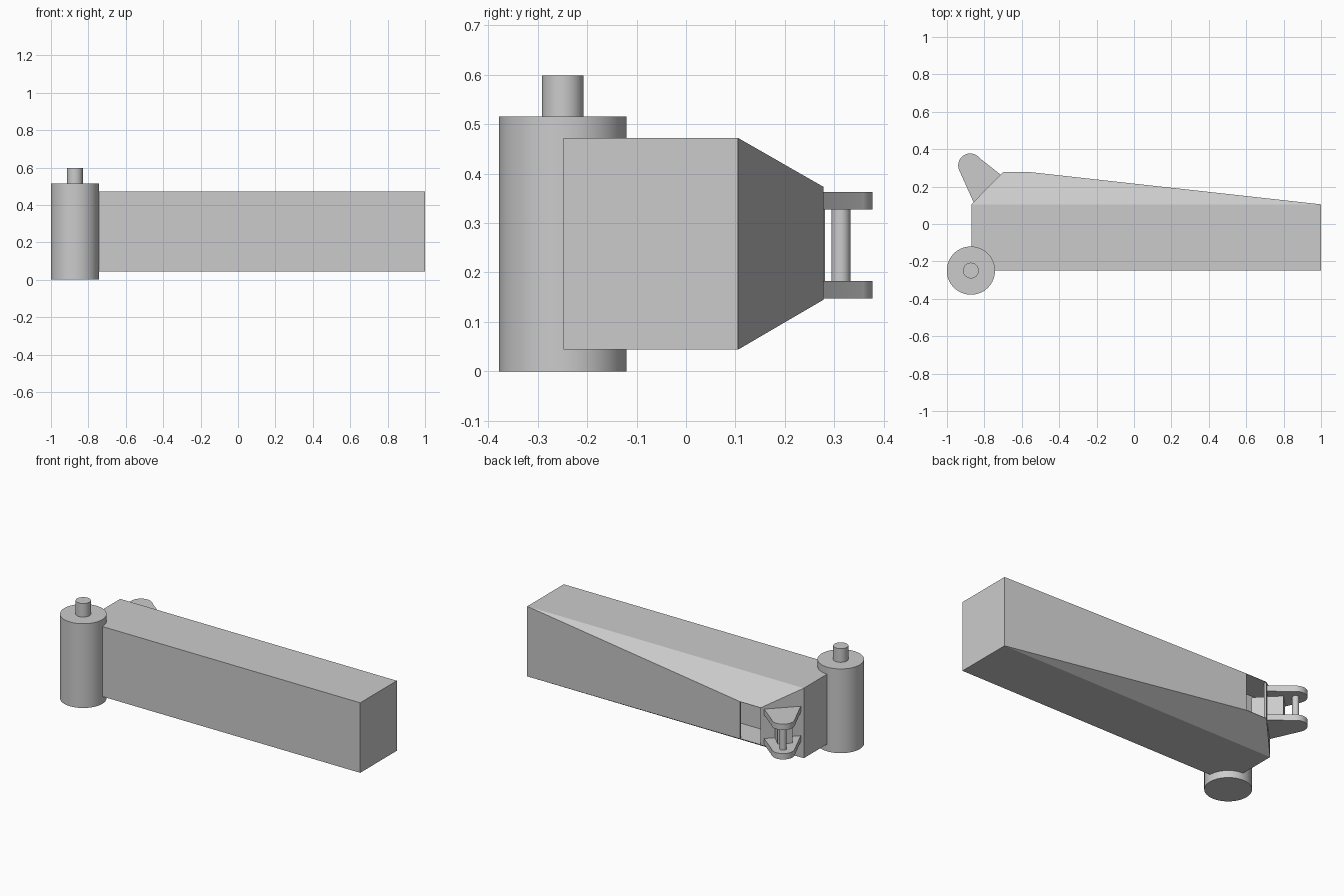
import bpy, bmesh, math
from mathutils import Vector

cube = bpy.data.objects.get("Cube")
if cube:
    bpy.data.objects.remove(cube, do_unlink=True)

grey = bpy.data.materials.new("plain_grey")
grey.use_nodes = True
colour = (0.6, 0.6, 0.6, 1)
grey.diffuse_color = colour
grey.node_tree.nodes["Principled BSDF"].inputs["Base Color"].default_value = colour


def finish(name, bm):
    bmesh.ops.recalc_face_normals(bm, faces=bm.faces)
    mesh = bpy.data.meshes.new(name)
    bm.to_mesh(mesh)
    bm.free()
    mesh.materials.append(grey)
    obj = bpy.data.objects.new(name, mesh)
    bpy.context.collection.objects.link(obj)
    return obj


def prism(name, outline, low, high):
    bm = bmesh.new()
    face = bm.faces.new([bm.verts.new((x, y, low)) for x, y in outline])
    top = bmesh.ops.extrude_face_region(bm, geom=[face])["geom"]
    verts = [v for v in top if isinstance(v, bmesh.types.BMVert)]
    bmesh.ops.translate(bm, vec=(0, 0, high - low), verts=verts)
    return finish(name, bm)


def cylinder(name, centre, radius, low, high):
    bpy.ops.mesh.primitive_cylinder_add(
        vertices=64, radius=radius, depth=high - low,
        location=(*centre, (low + high) / 2))
    obj = bpy.context.object
    obj.name = name
    obj.data.materials.append(grey)
    bpy.ops.object.shade_smooth_by_angle()
    return obj


# Beam: a long box whose rear swells into a tapered ridge
left, right, front, rear, ridge = -0.87, 1.0, -0.248, 0.105, 0.278
bm = bmesh.new()
for z, ridge_z in ((0.044, 0.145), (0.472, 0.373)):
    for x in (left, right):
        for y in (front, rear):
            bm.verts.new((x, y, z))
    for x in (-0.70, -0.56):
        bm.verts.new((x, ridge, ridge_z))
bmesh.ops.convex_hull(bm, input=bm.verts)
bmesh.ops.dissolve_limit(bm, angle_limit=0.01, verts=bm.verts, edges=bm.edges)
beam = finish("beam", bm)

# Hollow behind the ridge, open at the back
cutter = prism("hollow_cutter", [
    (-0.845, 0.11), (-0.699, 0.256), (-0.699, 0.3), (-0.56, 0.3),
    (-0.56, 0.27), (-0.2, 0.23), (-0.2, 0.11)], 0.147, 0.371)
cutter.hide_render = True
cutter.hide_viewport = True
cut = beam.modifiers.new("hollow", "BOOLEAN")
cut.operation = "DIFFERENCE"
cut.solver = "EXACT"
cut.object = cutter

# Upright roller and its spindle
pivot = (-0.872, -0.249)
cylinder("roller", pivot, 0.129, 0, 0.515)
cylinder("spindle", pivot, 0.042, 0.5, 0.598)

# Rounded lugs on the slanted corner
tip = Vector((-0.876, 0.313))
base_a, base_b = Vector((-0.858, 0.117)), Vector((-0.712, 0.263))
radius = 0.064
start, end = math.radians(38), math.radians(203)
outline = [base_b]
for i in range(25):
    a = start + (end - start) * i / 24
    outline.append(tip + radius * Vector((math.cos(a), math.sin(a))))
outline.append(base_a)
for name, low in (("lower_lug", 0.147), ("upper_lug", 0.327)):
    lug = prism(name, outline, low, low + 0.036)
    bpy.context.view_layer.objects.active = lug
    bpy.ops.object.select_all(action="DESELECT")
    lug.select_set(True)
    bpy.ops.object.shade_smooth_by_angle()

# Pin and block held between the lugs
cylinder("lug_pin", tip, 0.019, 0.17, 0.34)
middle = (base_a + base_b) / 2
out, along = Vector((-1, 1)).normalized(), Vector((1, 1)).normalized()
prism("lug_block", [middle + out * a * 0.087 + along * b * 0.042
                    for a, b in ((-1, -1), (1, -1), (1, 1), (-1, 1))], 0.183, 0.327)
